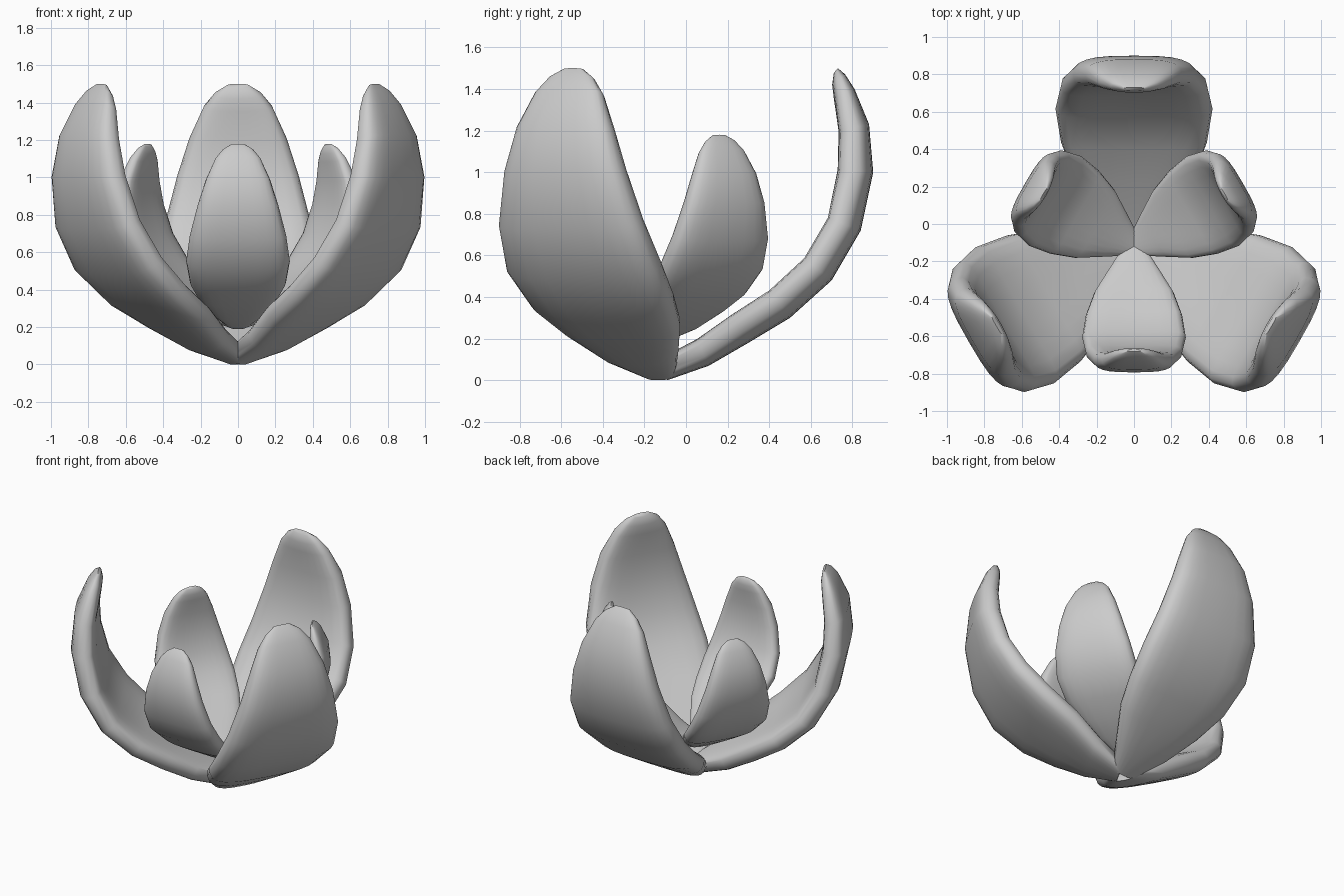
import bpy, bmesh, math
from mathutils import Vector, Matrix

cube = bpy.data.objects.get("Cube")
if cube:
    bpy.data.objects.remove(cube)

grey = bpy.data.materials.new("petal_grey")
grey.use_nodes = True
colour = (0.6, 0.6, 0.6, 1)
grey.diffuse_color = colour
grey.node_tree.nodes["Principled BSDF"].inputs["Base Color"].default_value = colour

# Petal stations: radius and height of the outer spine, half width, rim rise, thickness
STATIONS = [
    (0.03, 0.00, 0.09, 0.00, 0.11),
    (0.23, 0.07, 0.21, 0.02, 0.14),
    (0.42, 0.18, 0.32, 0.04, 0.155),
    (0.62, 0.30, 0.39, 0.05, 0.16),
    (0.82, 0.48, 0.42, 0.05, 0.165),
    (0.96, 0.72, 0.39, 0.05, 0.165),
    (1.02, 1.00, 0.325, 0.04, 0.17),
    (1.00, 1.23, 0.26, 0.03, 0.15),
    (0.93, 1.40, 0.185, 0.01, 0.11),
    (0.885, 1.47, 0.125, 0.00, 0.08),
    (0.85, 1.50, 0.06, 0.00, 0.03),
]
SIDES = 24
CENTRE = Vector((0, -0.12, 0))


def soften(v):
    # Makes a circle boxier while keeping its sign
    return math.copysign(abs(v) ** 0.7, v) if abs(v) > 1e-6 else 0.0


def make_petal(name, angle, scale, lift):
    bm = bmesh.new()
    rings = []
    for i, (r, z, w, rise, thick) in enumerate(STATIONS):
        before = STATIONS[max(i - 1, 0)]
        after = STATIONS[min(i + 1, len(STATIONS) - 1)]
        along = Vector((after[0] - before[0], 0, after[1] - before[1])).normalized()
        inward = Vector((-along.z, 0, along.x))
        ring = []
        for k in range(SIDES):
            a = math.tau * k / SIDES
            c, s = math.cos(a), soften(math.sin(a))
            # Boxy flat back, rounder and slightly hollow front
            if s <= 0:
                c = soften(c)
            depth = (thick + rise * c * c) / 2 * (1 + s)
            ring.append(bm.verts.new(Vector((r, w * c, z)) + inward * depth))
        rings.append(ring)
    for low, high in zip(rings, rings[1:]):
        for k in range(SIDES):
            n = (k + 1) % SIDES
            bm.faces.new((low[k], low[n], high[n], high[k]))
    bm.faces.new(rings[0])
    bm.faces.new(rings[-1])
    bmesh.ops.recalc_face_normals(bm, faces=bm.faces)
    bm.transform(Matrix.Translation(CENTRE + Vector((0, 0, lift)))
                 @ Matrix.Rotation(math.radians(angle), 4, 'Z')
                 @ Matrix.Scale(scale, 4))
    mesh = bpy.data.meshes.new(name)
    bm.to_mesh(mesh)
    bm.free()
    mesh.materials.append(grey)
    petal = bpy.data.objects.new(name, mesh)
    bpy.context.collection.objects.link(petal)
    bpy.ops.object.select_all(action='DESELECT')
    petal.select_set(True)
    bpy.context.view_layer.objects.active = petal
    bpy.ops.object.shade_smooth_by_angle(angle=math.radians(60))


# Three large outer petals and three small raised ones between them
for place, angle in (("back", 90), ("front_right", 210), ("front_left", 330)):
    make_petal("outer_petal_" + place, angle, 1.0, 0.0)
for place, angle in (("front", 270), ("back_left", 30), ("back_right", 150)):
    make_petal("inner_petal_" + place, angle, 0.66, 0.19)
